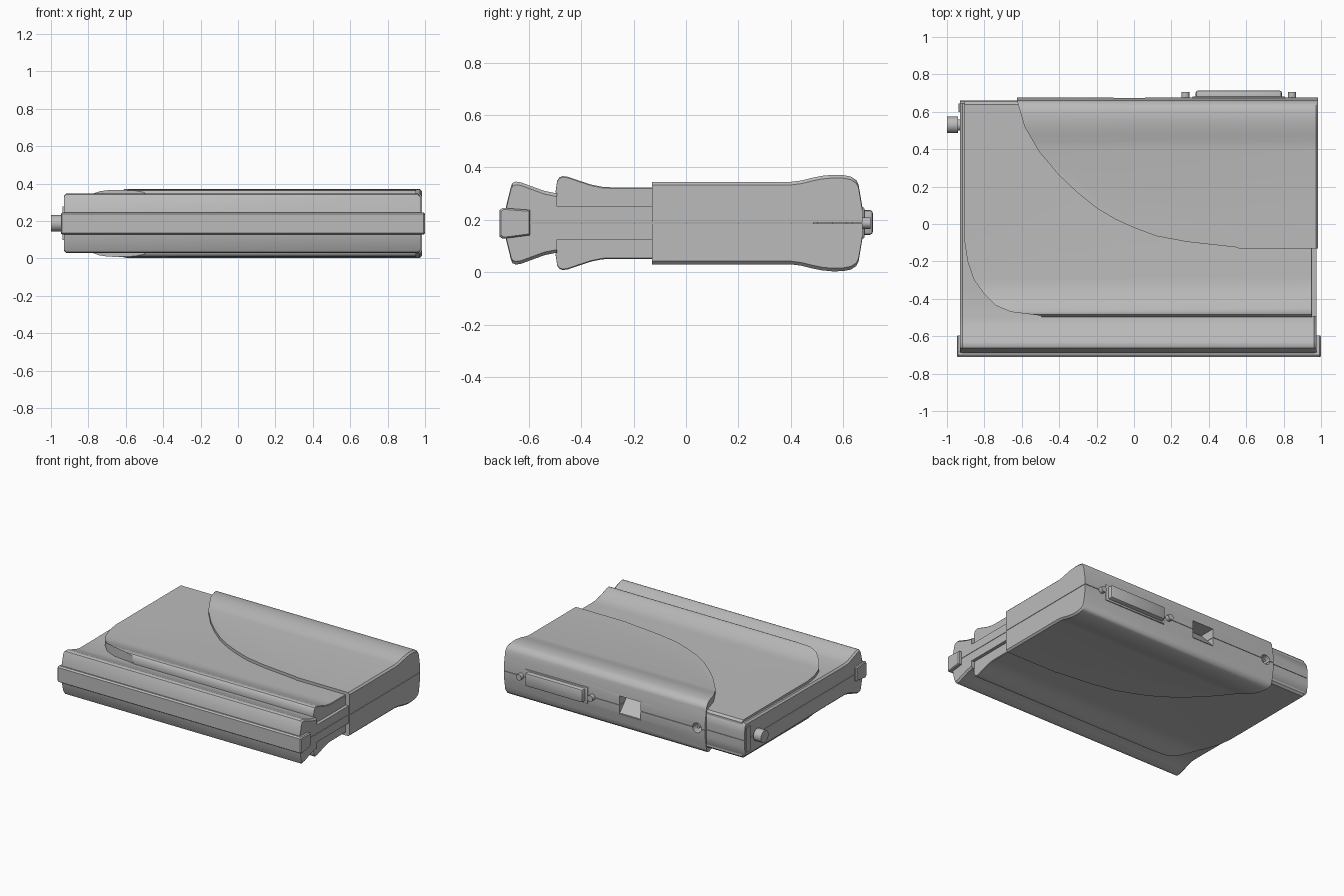
import bpy, bmesh
from mathutils import Matrix, Vector
from math import pi

if "Cube" in bpy.data.objects:
    bpy.data.objects.remove(bpy.data.objects["Cube"])

MID = 0.1875   # height of the seam; both shells mirror about it
GAP = 0.0015

grey = bpy.data.materials.new("light grey plastic")
grey.use_nodes = True
grey.diffuse_color = (0.5, 0.5, 0.5, 1)
grey.node_tree.nodes["Principled BSDF"].inputs["Base Color"].default_value = (0.5, 0.5, 0.5, 1)


def finish(bm, name):
    bmesh.ops.recalc_face_normals(bm, faces=bm.faces)
    mesh = bpy.data.meshes.new(name)
    bm.to_mesh(mesh)
    bm.free()
    mesh.materials.append(grey)
    obj = bpy.data.objects.new(name, mesh)
    bpy.context.collection.objects.link(obj)
    obj.location.z = MID
    return obj


def loft(name, rings):
    """Closed solid through rings of equal length."""
    bm = bmesh.new()
    rows = [[bm.verts.new(p) for p in ring] for ring in rings]
    for a, b in zip(rows, rows[1:]):
        for i in range(len(a)):
            j = (i + 1) % len(a)
            bm.faces.new((a[i], a[j], b[j], b[i]))
    bm.faces.new(rows[0])
    bm.faces.new(rows[-1])
    return finish(bm, name)


def shell(name, top, x0, x1, edge=0.012):
    """Upper shell: a (y, z) profile run along x with chamfered ends."""
    outline = [(y, z - MID) for y, z in top]
    outline = [(top[0][0], GAP)] + outline + [(top[-1][0], GAP)]
    inner = [(y, max(GAP, h - edge)) for y, h in outline]
    return loft(name, [[(x, y, h) for y, h in ring] for x, ring in
                       ((x0, inner), (x0 + edge, outline), (x1 - edge, outline), (x1, inner))])


def prism(name, outline, low=-0.3, high=0.3):
    return loft(name, [[(x, y, h) for x, y in outline] for h in (low, high)])


def block(name, lo, hi, bevel=0.0):
    bm = bmesh.new()
    bmesh.ops.create_cube(bm, size=1)
    lo, hi = Vector(lo), Vector(hi)
    for v in bm.verts:
        v.co = (lo + hi) / 2 + Vector(a * b for a, b in zip(v.co, hi - lo))
    if bevel:
        bmesh.ops.bevel(bm, geom=bm.edges[:], offset=bevel, segments=2, profile=0.5, affect='EDGES')
    return finish(bm, name)


def rod(name, centre, radius, length, axis, sides=24):
    bm = bmesh.new()
    bmesh.ops.create_cone(bm, cap_ends=True, segments=sides, radius1=radius, radius2=radius,
                          depth=length,
                          matrix=Matrix.Translation(centre) @ Matrix.Rotation(pi / 2, 4, axis))
    return finish(bm, name)


def bake(obj, cuts=(), keep=None, mirror=False):
    """Apply boolean cutters and the shell mirror to the mesh."""
    for tool, op in [(keep, 'INTERSECT')] * bool(keep) + [(c, 'DIFFERENCE') for c in cuts]:
        mod = obj.modifiers.new("cut", 'BOOLEAN')
        mod.object, mod.operation, mod.solver = tool, op, 'EXACT'
    if mirror:
        mod = obj.modifiers.new("mirror", 'MIRROR')
        mod.use_axis = (False, False, True)
        mod.use_mirror_merge = False
    bpy.context.view_layer.update()
    graph = bpy.context.evaluated_depsgraph_get()
    obj.data = bpy.data.meshes.new_from_object(obj.evaluated_get(graph))
    obj.modifiers.clear()


# Cutters
side_notch = block("side_notch", (0.95, -0.492, 0.0625), (1.1, -0.13, 0.3))
port_cut = block("port_cut", (-0.11, 0.55, -0.06), (0.06, 0.8, 0.065))
jack_cut = rod("jack_cut", (-0.56, 0.66, 0), 0.035, 0.12, 'X')
panel_line = [(-0.905, 0.7), (-0.905, -0.1), (-0.89, -0.2), (-0.855, -0.3), (-0.8, -0.375),
              (-0.74, -0.435), (-0.66, -0.47), (-0.5, -0.49), (-0.4, -0.6), (1.1, -0.6), (1.1, 0.7)]
panel_area = prism("panel_area", panel_line)
hump_line = [(-0.63, 0.8), (-0.625, 0.66), (-0.585, 0.52), (-0.51, 0.39), (-0.4, 0.26), (-0.3, 0.165),
             (-0.2, 0.085), (-0.1, 0.025), (0, -0.02), (0.12, -0.065), (0.28, -0.095),
             (0.55, -0.125), (0.7, -0.2), (1.1, -0.2), (1.1, 0.8)]
hump_area = prism("hump_area", hump_line)

# Main case with the raised front lip
case = shell("case", [(-0.69, 0.24), (-0.668, 0.33), (-0.662, 0.341), (-0.65, 0.346), (-0.63, 0.343),
                      (-0.59, 0.328), (-0.54, 0.31), (-0.5, 0.302), (-0.35, 0.302), (0.645, 0.31),
                      (0.655, 0.295), (0.66, 0.24)], -0.93, 0.975)
bake(case, [side_notch, port_cut, jack_cut], mirror=True)

# Middle panel with a rounded front ridge
panel = shell("middle_panel", [(-0.49, 0.28), (-0.498, 0.31), (-0.492, 0.35), (-0.483, 0.363),
                               (-0.47, 0.367), (-0.45, 0.364), (-0.41, 0.35), (-0.36, 0.334),
                               (-0.32, 0.326), (-0.28, 0.324), (0.64, 0.324), (0.655, 0.31)],
              -0.95, 0.952, 0.004)
bake(panel, [port_cut, jack_cut], keep=panel_area, mirror=True)

# Rear cover with the swelling grip along the back
cover = shell("rear_cover", [(-0.13, 0.345), (0.4, 0.345), (0.44, 0.35), (0.48, 0.36), (0.52, 0.368),
                             (0.56, 0.372), (0.6, 0.371), (0.63, 0.365), (0.65, 0.352),
                             (0.659, 0.335), (0.665, 0.3), (0.675, 0.24)], -0.7, 0.984)
bake(cover, [port_cut, jack_cut], keep=hump_area, mirror=True)

for tool in (side_notch, port_cut, jack_cut, panel_area, hump_area):
    bpy.data.objects.remove(tool)

# Front bumper bar wrapping round both ends
bar = [(-0.595, -0.046), (-0.7, -0.06), (-0.712, -0.052), (-0.712, 0.05), (-0.7, 0.058), (-0.595, 0.05)]
loft("front_bumper", [[(x, -0.65 + (y + 0.65) * s, h * s) for y, h in bar]
                      for x, s in ((-0.947, 0.9), (-0.94, 1), (0.993, 1), (1.0, 0.9))])

# Back connector with its two screw posts
block("connector", (0.33, 0.64, -0.045), (0.79, 0.714, 0.05), 0.012)
block("connector_flange", (0.31, 0.64, -0.058), (0.81, 0.681, 0.06), 0.004)
for name, x in (("left_screw_post", 0.845), ("right_screw_post", 0.275)):
    rod(name, (x, 0.67, 0), 0.022, 0.07, 'X', 12)

# Sloping floor inside the port, pin inside the round jack
loft("port_ramp", [[(x, 0.56, -0.06), (x, 0.67, -0.06), (x, 0.56, 0.06)] for x in (-0.11, 0.06)])
rod("jack_pin", (-0.56, 0.63, 0), 0.01, 0.06, 'X', 12)

# Side knob on a narrow neck, with a guard plate beside it
rod("knob", (-0.97, 0.53, 0), 0.044, 0.06, 'Y')
rod("knob_neck", (-0.93, 0.53, 0), 0.03, 0.06, 'Y')
block("side_plate", (-0.937, 0.6, -0.09), (-0.92, 0.645, 0.09))

# Soft shading with crisp edges
bpy.ops.object.select_all(action='DESELECT')
for obj in bpy.context.collection.objects:
    if obj.type == 'MESH' and grey.name in obj.data.materials:
        obj.select_set(True)
        bpy.context.view_layer.objects.active = obj
bpy.ops.object.shade_smooth_by_angle(angle=0.6)
